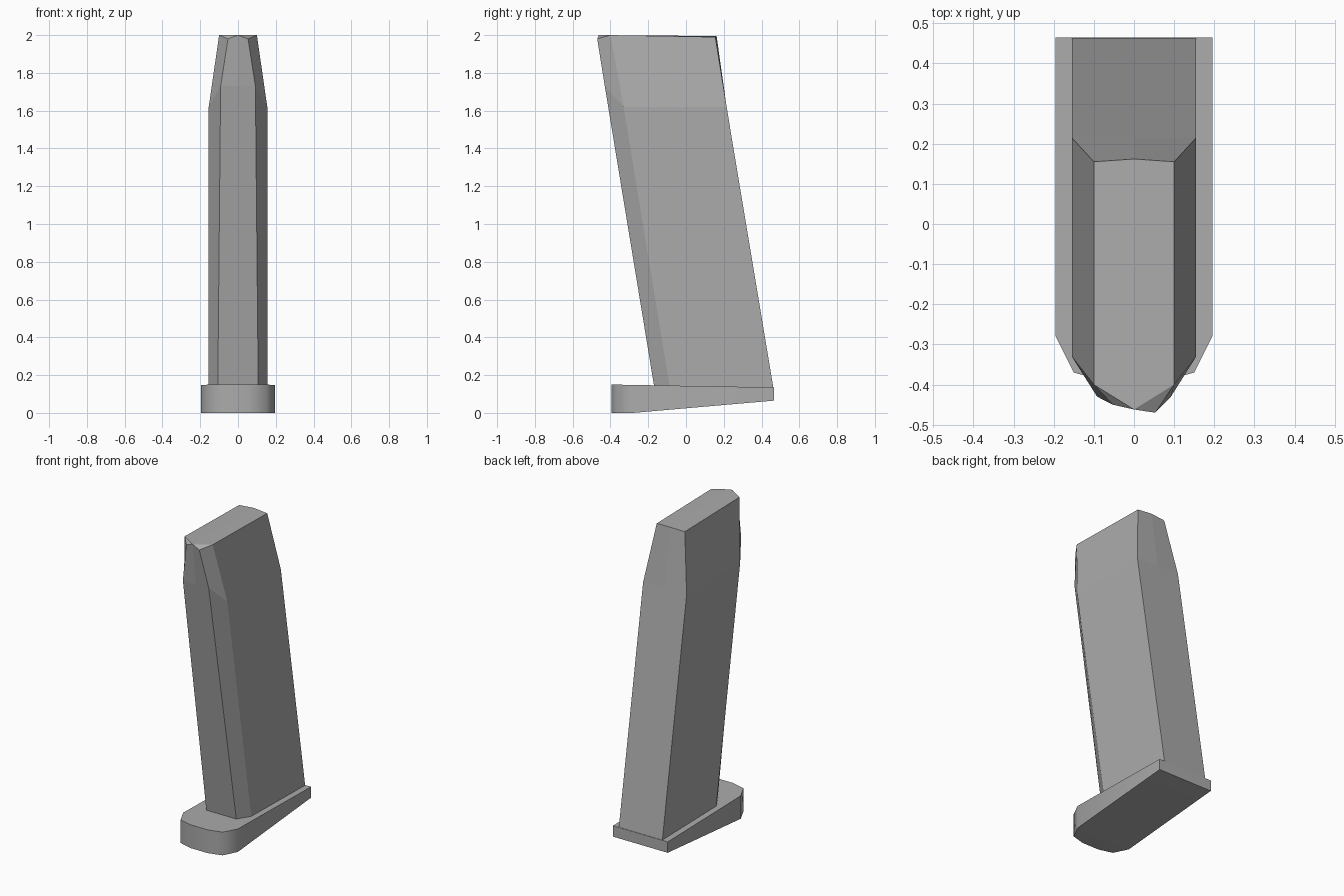
import bpy, bmesh, math

cube = bpy.data.objects.get("Cube")
if cube:
    bpy.data.objects.remove(cube, do_unlink=True)

grey = bpy.data.materials.new("metal_grey")
grey.use_nodes = True
colour = (0.41, 0.41, 0.41, 1)
grey.diffuse_color = colour
grey.node_tree.nodes["Principled BSDF"].inputs["Base Color"].default_value = colour


def loft(name, rings, caps):
    """Skin a stack of point rings; caps lists the end faces by ring index."""
    bm = bmesh.new()
    levels = [[bm.verts.new(p) for p in ring] for ring in rings]
    n = len(levels[0])
    for low, high in zip(levels, levels[1:]):
        for i in range(n):
            j = (i + 1) % n
            bm.faces.new((low[i], low[j], high[j], high[i]))
    for ring in (levels[0], levels[-1]):
        for cap in caps:
            bm.faces.new([ring[i] for i in cap])
    bmesh.ops.recalc_face_normals(bm, faces=bm.faces)
    mesh = bpy.data.meshes.new(name)
    bm.to_mesh(mesh)
    bm.free()
    mesh.materials.append(grey)
    obj = bpy.data.objects.new(name, mesh)
    bpy.context.collection.objects.link(obj)
    return obj


def body_ring(front, shoulder, back, ridge_front, ridge_back, skew=0.0):
    """Eight-point section; skew pushes the front corner on -x backwards."""
    x, y, z = front
    right = [front, shoulder, back]
    left = [(-back[0], *back[1:]), (-shoulder[0], *shoulder[1:]), (-x, y + skew, z)]
    return [(0, *ridge_front)] + right + [(0, *ridge_back)] + left


# Slanted body with chamfered front, tapering at the top to a low ridge
loft("body", [
    body_ring((0.107, -0.167, 0.13), (0.155, -0.085, 0.13), (0.155, 0.463, 0.13),
              (-0.167, 0.13), (0.463, 0.13)),
    body_ring((0.092, -0.43, 1.73), (0.155, -0.33, 1.62), (0.155, 0.215, 1.62),
              (-0.43, 1.73), (0.215, 1.62)),
    body_ring((0.053, -0.47, 1.98), (0.1, -0.40, 2.0), (0.1, 0.155, 1.99),
              (-0.462, 2.0), (0.162, 1.995), 0.02),
], caps=[(0, 1, 2), (0, 2, 3, 4), (0, 7, 6), (0, 6, 5, 4)])

# Base plate: rounded toe at the front, thinner towards the back
right_side = [(0.06, -0.395), (0.15, -0.37), (0.195, -0.28), (0.195, 0.465)]
outline = right_side + [(-x, y) for x, y in reversed(right_side)]
plate = loft("base_plate", [
    [(x, y, max(0, (y + 0.28) * 0.087)) for x, y in outline],
    [(x, y, 0.15 - 0.0174 * (y + 0.395)) for x, y in outline],
], caps=[(i, i + 1, 6 - i, 7 - i) for i in range(3)])

bpy.context.view_layer.objects.active = plate
plate.select_set(True)
bpy.ops.object.shade_smooth_by_angle(angle=math.radians(55))
